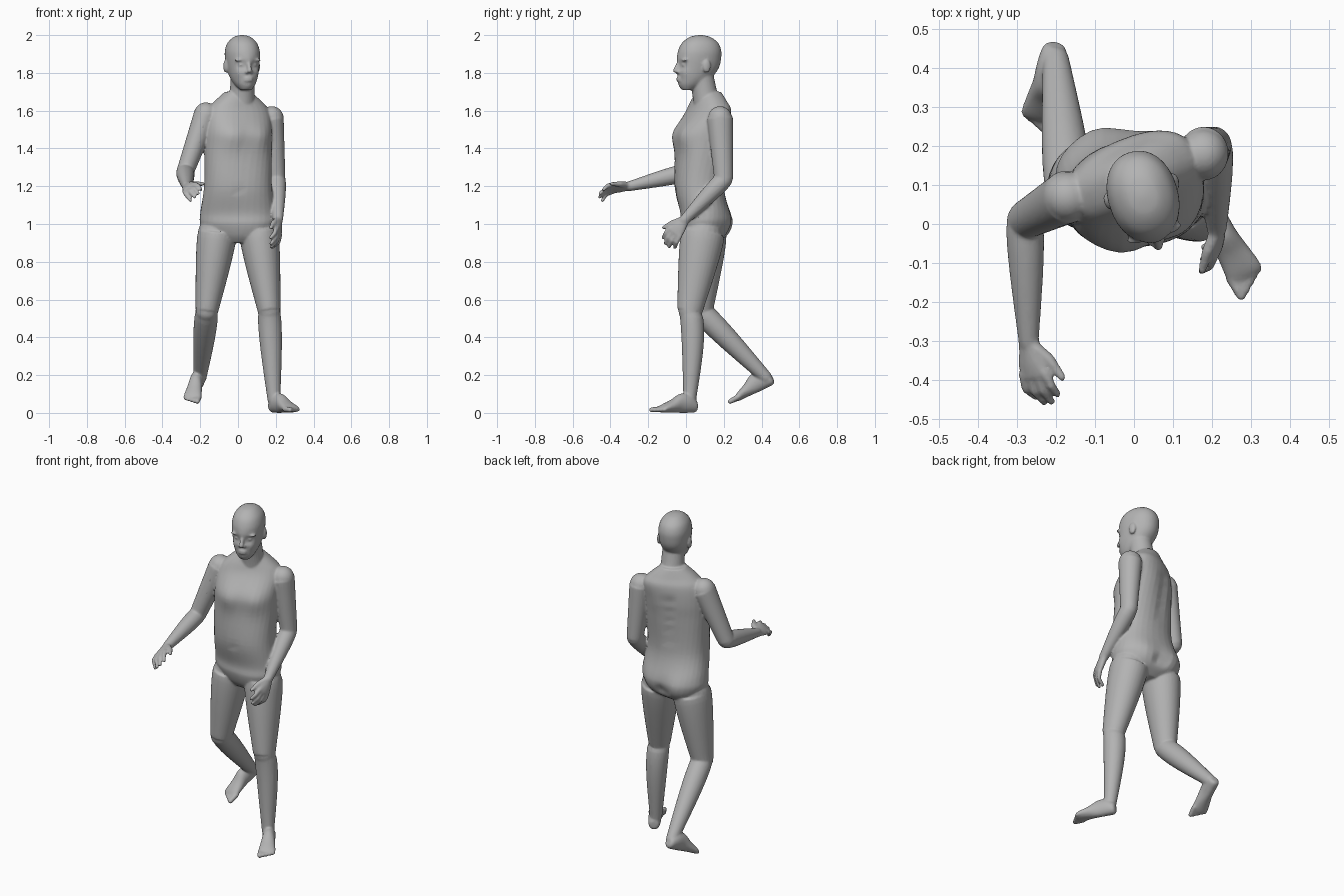
import bpy, bmesh, math
from mathutils import Matrix, Vector

cube = bpy.data.objects.get("Cube")
if cube:
    bpy.data.objects.remove(cube)

grey = (.45, .45, .45, 1)
skin = bpy.data.materials.new("plain grey")
skin.use_nodes = True
skin.diffuse_color = grey
skin.node_tree.nodes["Principled BSDF"].inputs["Base Color"].default_value = grey

bm = bmesh.new()
SIDES, STEPS = 32, 6
UP, FORWARD = Vector((0, 0, 1)), Vector((0, -1, 0))
STAY = Matrix()


def spline(rings):
    """Smooth in-between rings through the given ones."""
    result = []
    for i in range(len(rings) - 1):
        before, start, end = rings[max(i - 1, 0)], rings[i], rings[i + 1]
        after = rings[min(i + 2, len(rings) - 1)]
        for step in range(STEPS):
            t = step / STEPS
            ring = []
            for a, b, c, d in zip(before, start, end, after):
                slope_in, slope_out = (c - a) / 2, (d - b) / 2
                ring.append(b + t * slope_in
                            + t * t * (3 * (c - b) - 2 * slope_in - slope_out)
                            + t ** 3 * (2 * (b - c) + slope_in + slope_out))
            result.append(ring)
    return result + [rings[-1]]


def loft(rings, along, mat=STAY, power=2, twist=None, sculpt=()):
    """Skin rings of x, y, z, half width, half depth; soft dents push points."""
    loops = []
    for x, y, z, wide, deep in rings:
        centre = Vector((x, y, z))
        side = Vector((1, 0, 0))
        if twist:
            side.rotate(Matrix.Rotation(math.radians(twist(z)), 3, 'Z'))
        side = (side - along * side.dot(along)).normalized()
        front = along.cross(side)
        loop = []
        for k in range(SIDES):
            angle = math.tau * k / SIDES
            c, s = math.cos(angle), math.sin(angle)
            point = centre + side * wide * math.copysign(abs(c) ** (2 / power), c)
            point += front * deep * math.copysign(abs(s) ** (2 / power), s)
            for spot, radius, push in sculpt:
                distance = (point - Vector(spot)).length / radius
                point += Vector(push) * math.exp(-distance * distance)
            loop.append(bm.verts.new(mat @ point))
        loops.append(loop)
    for lower, upper in zip(loops, loops[1:]):
        for k in range(SIDES):
            n = (k + 1) % SIDES
            bm.faces.new((lower[k], lower[n], upper[n], upper[k]))
    bm.faces.new(loops[0])
    bm.faces.new(loops[-1])


def upright(rows, **options):
    """Body form from rows of height, y, half width, half depth."""
    loft(spline([(0, y, z, wide, deep) for z, y, wide, deep in rows]), UP, **options)


def level(rows, mat):
    """Hand or foot form from rows of reach, height, half width, half thickness."""
    loft(spline([(0, -reach, z, wide, thick) for reach, z, wide, thick in rows]), FORWARD, mat)


def ball(centre, size, mat=STAY):
    place = mat @ Matrix.Translation(centre) @ Matrix.Diagonal((*size, 1))
    bmesh.ops.create_uvsphere(bm, u_segments=20, v_segments=12, radius=1, matrix=place)


def limb(start, end, thick, thin, bulge=0, deep=1, bow=(0, 0, 0), mat=STAY):
    """Round-ended taper with a muscle bulge nearer its start."""
    start, end, bow = Vector(start), Vector(end), Vector(bow)
    rings = []
    for step in range(STEPS * 2 + 1):
        t = step / (STEPS * 2)
        swell = math.sin(math.pi * t ** .6)
        r = thick + (thin - thick) * t + bulge * swell
        rings.append((*(start.lerp(end, t) + bow * swell), r, r * deep))
    loft(rings, (end - start).normalized(), mat)
    ball(start, [thick] * 3, mat)
    ball(end, [thin] * 3, mat)


def pose(place, yaw=0, pitch=0, roll=0):
    mat = Matrix.Translation(place)
    for angle, axis in ((yaw, 'Z'), (pitch, 'X'), (roll, 'Y')):
        mat = mat @ Matrix.Rotation(math.radians(angle), 4, axis)
    return mat


# torso, twisted from hips to shoulders, with chest, seat, spine and navel shaping
chest_push, seat_push, spine_push = (.006, -.018, 0), (0, .018, 0), (.003, -.01, 0)
marks = [((.125, 0, 1.46), .07, chest_push), ((-.03, -.05, 1.46), .07, chest_push),
         ((-.09, .22, 1), .07, seat_push), ((.09, .21, 1), .07, seat_push),
         ((0, .24, .97), .03, (0, -.02, 0)), ((.01, -.07, 1.18), .015, (0, .012, 0))]
marks += [((-.03, .22, 1.28 + .06 * i), .03, spine_push) for i in range(5)]
upright([(.9, .09, .08, .07), (.94, .1, .16, .11), (1, .1, .2, .13), (1.06, .1, .2, .13),
         (1.2, .07, .18, .13), (1.4, .08, .18, .13), (1.5, .09, .18, .13),
         (1.6, .12, .17, .1), (1.65, .12, .13, .08), (1.7, .12, .07, .06)],
        power=2.3, twist=lambda z: 50 * (z - 1.12), sculpt=marks)
limb((.02, .11, 1.63), (.025, .08, 1.8), .068, .062)

# head with brow, cheeks and eye sockets, in its own turned frame
head = pose((.025, .065, 0), 17)
marks = [((0, -.13, 1.87), .03, (0, -.006, 0)), ((0, -.12, 1.72), .02, (0, -.008, 0))]
for s in (-1, 1):
    marks += [((s * .033, -.1, 1.84), .02, (0, .014, 0)),
              ((s * .05, -.09, 1.8), .025, (s * .003, -.005, 0))]
upright([(1.71, -.06, .03, .03), (1.74, -.04, .054, .067), (1.78, -.017, .072, .093),
         (1.83, 0, .083, .112), (1.88, .005, .089, .118), (1.92, .008, .088, .115),
         (1.96, .01, .074, .096), (1.99, .01, .043, .055), (2, .01, .01, .01)],
        mat=head, power=2.15, sculpt=marks)

# nose, lips, eyes, brows and ears
limb((0, -.106, 1.86), (0, -.126, 1.812), .009, .013, mat=head)
for height in (1.773, 1.76):
    ball((0, -.108, height), (.025, .011, .007), head)
for s in (-1, 1):
    ball((s * .014, -.114, 1.805), (.009, .011, .009), head)
    ball((s * .033, -.091, 1.842), (.017, .011, .011), head)
    ball((s * .035, -.1, 1.868), (.026, .012, .007), head @ pose((0, 0, 0), s * 8))
    ball((s * .089, .02, 1.835), (.011, .022, .035), head)

# arms: shoulder, elbow, wrist
for shoulder, elbow, wrist in (((-.17, .07, 1.58), (-.28, .01, 1.275), (-.27, -.3, 1.2)),
                               ((.178, .18, 1.56), (.205, .2, 1.235), (.212, -.01, 1.02))):
    limb(shoulder, elbow, .064, .046, bow=(0, 0, 0), deep=1.08)
    limb(elbow, wrist, .046, .026, bulge=.006)

# legs: hip, knee, ankle and the calf's backward bow
for hip, knee, ankle, bow in (((.11, .09, .95), (.165, .02, .54), (.19, .02, .07), (0, .016, 0)),
                              ((-.11, .1, .95), (-.165, .075, .54), (-.2, .42, .19), (0, 0, 0))):
    limb(hip, knee, .102, .06, bulge=.007, deep=1.12)
    limb(knee, ankle, .057, .034, bulge=.01, bow=bow)


def foot(mat, s):
    """Foot pointing to -y; s is the side of the big toe."""
    level([(-.012, .036, .018, .022), (0, .037, .031, .035), (.04, .05, .036, .05),
           (.09, .05, .036, .05), (.14, .036, .042, .034), (.19, .024, .048, .022),
           (.21, .018, .044, .015)], mat)
    for i in range(5):
        x, r = s * (.036 - i * .018), .015 - i * .0012
        limb((x, -.19, .02), (x, -.242 + i * .009, .016), r, r * .9, mat=mat)


def hand(mat, s):
    """Hand pointing to -y, palm down; s is the side of the thumb."""
    level([(-.015, 0, .026, .024), (.02, 0, .031, .021), (.06, 0, .042, .019),
           (.095, 0, .043, .014)], mat)
    for i in range(4):
        x, reach = s * (.033 - i * .022), .06 + .02 * math.sin(i)
        base = Vector((x, -.085, 0))
        middle = base + Vector((x * .2, -reach * .6, -.008))
        tip = middle + Vector((0, -reach * .45, -.022 - i * .005))
        limb(base, middle, .0135, .0115, mat=mat)
        limb(middle, tip, .0115, .0095, mat=mat)
    knuckle = (s * .045, -.055, -.012)
    limb((s * .015, -.02, 0), knuckle, .018, .015, mat=mat)
    limb(knuckle, (s * .07, -.105, -.02), .015, .01, mat=mat)


foot(pose((.185, .045, 0), 30), -1)
foot(pose((-.2, .462, .148), -13, 25), 1)
hand(pose((-.27, -.3, 1.2), 10, 6, -35), 1)
hand(pose((.212, -.005, 1.025), 0, 52, 75), -1)

# fuse the overlapping parts into one smooth skin
bmesh.ops.recalc_face_normals(bm, faces=bm.faces)
mesh = bpy.data.meshes.new("body")
bm.to_mesh(mesh)
bm.free()
mesh.materials.append(skin)
body = bpy.data.objects.new("body", mesh)
bpy.context.collection.objects.link(body)
fuse = body.modifiers.new("fuse", 'REMESH')
fuse.mode = 'VOXEL'
fuse.voxel_size = .006
fuse.use_smooth_shade = True
relax = body.modifiers.new("relax", 'SMOOTH')
relax.factor = .5
relax.iterations = 5
thin = body.modifiers.new("thin", 'DECIMATE')
thin.ratio = .3
